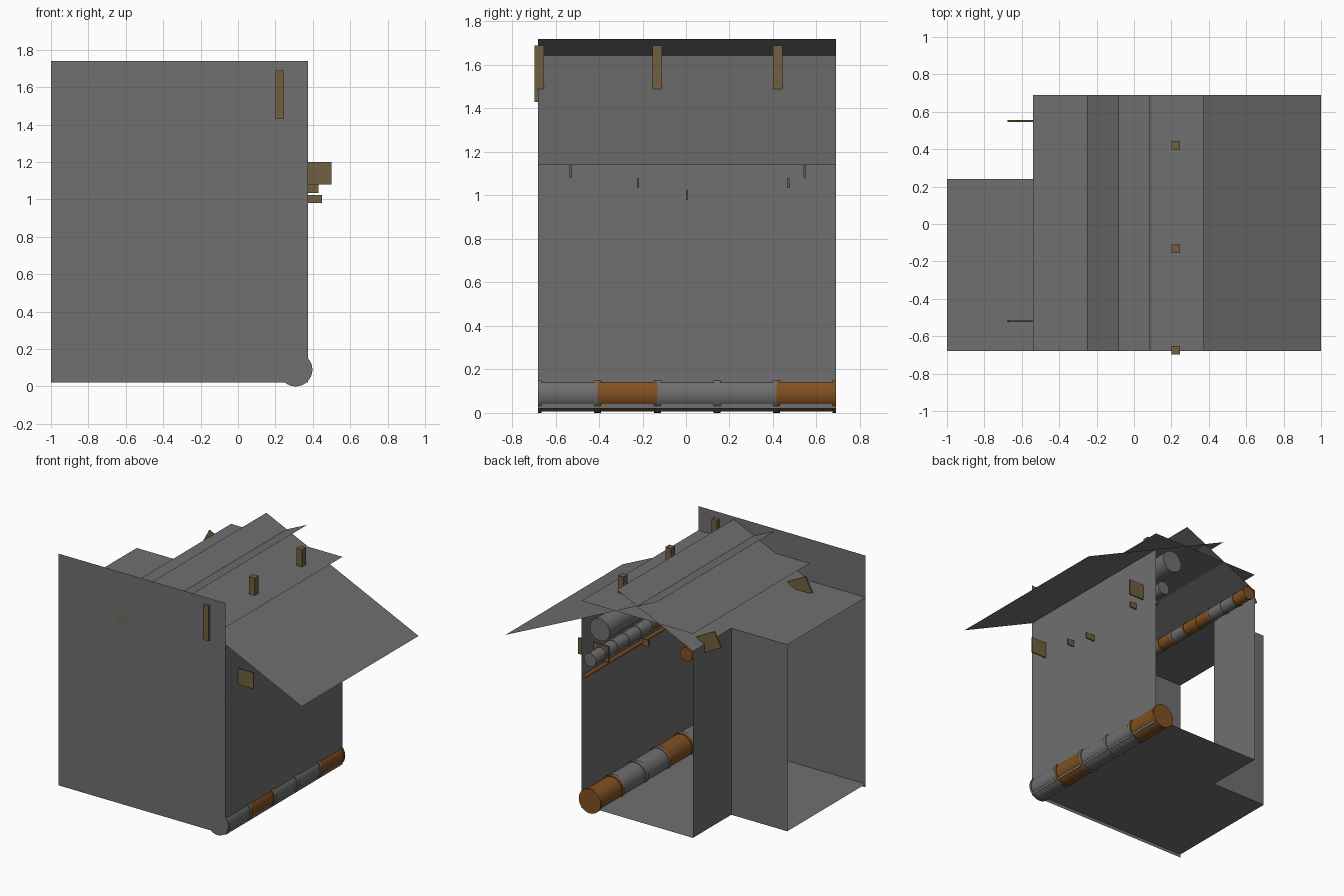
import bpy, bmesh, math
from mathutils import Vector, Matrix

if "Cube" in bpy.data.objects:
    bpy.data.objects.remove(bpy.data.objects["Cube"])


def material(name, rgb):
    m = bpy.data.materials.new(name)
    m.diffuse_color = (*rgb, 1)
    m.use_nodes = True
    m.node_tree.nodes["Principled BSDF"].inputs["Base Color"].default_value = m.diffuse_color
    return m


GREY = material("stone grey", (0.16, 0.16, 0.16))
BARK = material("log brown", (0.22, 0.082, 0.015))
TIMBER = material("timber tan", (0.16, 0.115, 0.05))

RIGHT, LEFT, EDGE, ANNEX = 0.375, -0.54, -1.0, 0.24
FRONT, BACK = -0.68, 0.69
FLOOR, EAVE, FLAT = 0.045, 1.43, 1.56


def finish(name, bm, mats):
    mesh = bpy.data.meshes.new(name)
    bm.to_mesh(mesh)
    bm.free()
    for m in mats:
        mesh.materials.append(m)
    ob = bpy.data.objects.new(name, mesh)
    bpy.context.collection.objects.link(ob)
    return ob


def sheet(name, points):
    """A single flat panel without thickness."""
    bm = bmesh.new()
    bm.faces.new([bm.verts.new(p) for p in points])
    return finish(name, bm, [GREY])


def slope(name, x0, z0, x1, z1):
    """Panel running the full depth between two edges."""
    return sheet(name, [(x0, FRONT, z0), (x1, FRONT, z1), (x1, BACK, z1), (x0, BACK, z0)])


def box(name, centre, size, mat, tilt=0):
    bm = bmesh.new()
    bmesh.ops.create_cube(bm, size=1, matrix=Matrix.Translation(centre)
                          @ Matrix.Rotation(tilt, 4, 'Y') @ Matrix.Diagonal((*size, 1)))
    return finish(name, bm, [mat])


def log(name, x, z, r, colours, collar=1.0):
    """Jointed log along y; colours gives one digit per joint, front to back."""
    bm = bmesh.new()
    step = (BACK - FRONT) / len(colours)
    turn = Matrix.Rotation(math.pi / 2, 4, 'X')

    def tube(y, length, radius, mi):
        old = set(bm.faces)
        bmesh.ops.create_cone(bm, cap_ends=True, segments=32, radius1=radius, radius2=radius,
                              depth=length, matrix=Matrix.Translation((x, y, z)) @ turn)
        for f in set(bm.faces) - old:
            f.material_index = mi
            f.smooth = len(f.verts) == 4
    for i, c in enumerate(colours):
        tube(FRONT + step * (i + 0.5), step, r, int(c))
        if collar > 1:
            for k, s in ((i, 1), (i + 1, -1)):
                tube(FRONT + step * k + s * 0.008, 0.016, r * collar, int(c))
    ob = finish(name, bm, [GREY, BARK])
    ob.data.set_sharp_from_angle(angle=math.radians(40))
    return ob


# Walls
sheet("front_wall", [(EDGE, FRONT, 0.02), (RIGHT, FRONT, 0.02), (RIGHT, FRONT, 1.74), (EDGE, FRONT, 1.74)])
sheet("right_wall", [(RIGHT, FRONT, 0.02), (RIGHT, BACK, 0.02), (RIGHT, BACK, EAVE), (RIGHT, FRONT, EAVE)])
sheet("left_wall", [(LEFT, BACK, FLOOR), (LEFT, ANNEX, FLOOR), (LEFT, ANNEX, EAVE), (LEFT, BACK, EAVE)])
sheet("annex_back_wall", [(LEFT, ANNEX, FLOOR), (EDGE, ANNEX, FLOOR), (EDGE, ANNEX, EAVE), (LEFT, ANNEX, EAVE)])

# Floor, following the stepped plan
plan = [(EDGE, FRONT), (RIGHT, FRONT), (RIGHT, BACK), (LEFT, BACK), (LEFT, ANNEX), (EDGE, ANNEX)]
sheet("floor", [(x, y, FLOOR) for x, y in plan])

# Crossing roof slopes with the flat deck between them
slope("right_roof", -0.25, 1.72, 1.0, 1.14)
slope("left_roof", LEFT, EAVE, 0.085, 1.72)
slope("flat_deck", LEFT, FLAT, RIGHT, FLAT)
sheet("annex_roof", [(EDGE, FRONT, EAVE), (LEFT, FRONT, EAVE), (LEFT, ANNEX, EAVE), (EDGE, ANNEX, EAVE)])

# Posts rising through the right roof
for y in (-0.675, -0.132, 0.422):
    box("roof_post", (0.223, y, 1.56), (0.045, 0.045, 0.26), TIMBER)

# Bracket plates through the right wall: y, z, half width, height
for y, z, w, h in ((-0.53, 1.14, 0.125, 0.12), (0.545, 1.14, 0.125, 0.12),
                   (-0.22, 1.057, 0.055, 0.045), (0.47, 1.057, 0.055, 0.045),
                   (0.005, 1.002, 0.075, 0.045)):
    box("wall_bracket", (RIGHT, y, z), (2 * w, 0.01, h), TIMBER)

# Tilted bracket plates on the left eave
for y in (-0.52, 0.55):
    box("eave_bracket", (-0.575, y, 1.455), (0.165, 0.01, 0.12), TIMBER, math.radians(28))

# Logs
log("base_log", 0.308, 0.09, 0.084, "01001", 1.07)
log("upper_beam", 0.225, 1.385, 0.082, "0")
log("right_rail_log", 0.305, 1.14, 0.046, "0100100000", 1.08)
log("left_rail_log", -0.485, 1.392, 0.046, "1001011001", 1.08)
log("shelf_pole", 0.358, 1.0, 0.014, "1")
